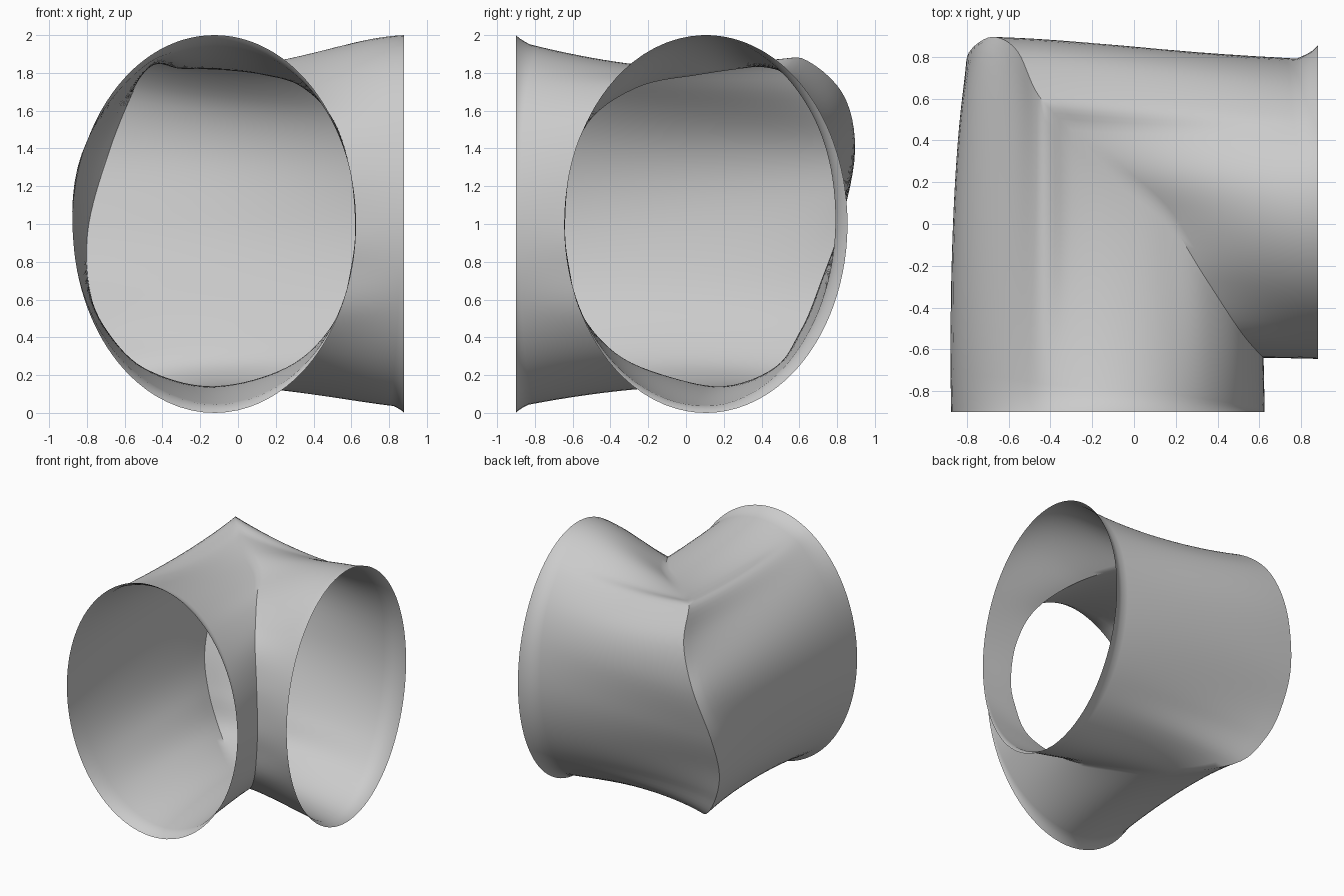
import bpy, bmesh, math
from mathutils import Vector

if "Cube" in bpy.data.objects:
    bpy.data.objects.remove(bpy.data.objects["Cube"])

N, ROWS = 112, 22

# Closed seam where the two tubes meet: inner corner, over the top, down the outer corner, along the bottom
SEAM = [Vector(p) for p in [
    (.62, -.64, 1.0), (.59, -.61, 1.3), (.50, -.50, 1.56), (.33, -.24, 1.73),
    (.13, .07, 1.79), (-.10, .27, 1.82), (-.31, .46, 1.845), (-.46, .62, 1.875),
    (-.56, .83, 1.69), (-.68, .895, 1.39), (-.79, .82, 1.0), (-.79, .71, .68),
    (-.70, .63, .42), (-.53, .52, .21), (-.20, .22, .14), (.10, -.05, .18),
    (.35, -.35, .30), (.53, -.55, .52), (.60, -.62, .78)]]


def seam_point(s):
    # smooth closed curve through the seam points
    i = int(s)
    t = s - i
    a, b, c, d = [SEAM[(i + k) % len(SEAM)] for k in (-1, 0, 1, 2)]
    return .5 * (2 * b + (c - a) * t + (2 * a - 5 * b + 4 * c - d) * t * t
                 + (3 * b - a - 3 * c + d) * t ** 3)


def bezier(p, t):
    u = 1 - t
    return p[0] * u ** 3 + p[1] * 3 * u * u * t + p[2] * 3 * u * t * t + p[3] * t ** 3


def bump(a, centre, width):
    return math.exp(-((a % math.tau - centre % math.tau) / width) ** 2)


def front_path(c):
    # from the front rim (facing -y) back to the seam
    a = math.atan2(c.z - 1, (c.x + .125) / .75)
    f = Vector((-.125 + .75 * math.cos(a), -.9, 1 + math.sin(a)))
    d = c - f
    p1 = f + Vector((d.x * .2, d.y * .33, d.z * .6))
    p2 = f + Vector((d.x * .8, d.y * .70, d.z * 1.0))
    # pinched waist along the upper and lower outer sides
    pinch = .06 * bump(a, 1.95, .4) + .07 * bump(a, -2.15, .4)
    inward = Vector((-math.cos(a), 0, -math.sin(a))) * pinch
    p1 += inward * .8
    p2 += inward
    # swelling at the upper outer corner
    w = bump(a, 2.75, .45)
    p1.x -= .06 * w
    p2 += Vector((-.10, d.y * .27, .05)) * w
    lip = Vector((0, 0, -.03 * math.sin(a)))
    return [f, p1, p2, c], lip


def right_path(c):
    # from the right rim (facing +x) inward to the seam
    a = math.atan2(c.z - 1, -(c.y - .105) / .75)
    f = Vector((.88, .105 - .75 * math.cos(a), 1 + math.sin(a)))
    d = c - f
    k = .02 if math.sin(a) > 0 else .3
    p1 = f + Vector((d.x * .33, d.y * .3, d.z * k))
    p2 = f + Vector((d.x * .7, d.y * .95, d.z * (k + .6)))
    # pinched waist along the upper and lower outer sides
    pinch = .065 * bump(a, 2.2, .42) + .09 * bump(a, -2.2, .45)
    inward = Vector((0, math.cos(a), -math.sin(a))) * pinch
    p1 += inward * .7
    p2 += inward
    back = max(0, -math.cos(a))
    lip = Vector((0, -.07 * back, .03 * max(0, -math.sin(a))))
    return [f, p1, p2, c], lip


# Both tubes as one surface sharing the seam
bm = bmesh.new()
seam = [seam_point(i * len(SEAM) / N) for i in range(N)]
seam_ring = [bm.verts.new(p) for p in seam]
for path in (front_path, right_path):
    paths = [path(c) for c in seam]
    rings = []
    for r in range(ROWS):
        t = (r / ROWS) ** 1.4
        fade = min(1, r / 3) * (1 - t) ** 2
        rings.append([bm.verts.new(bezier(p, t) + lip * fade) for p, lip in paths])
    rings.append(seam_ring)
    for lo, hi in zip(rings, rings[1:]):
        for i in range(N):
            j = (i + 1) % N
            bm.faces.new((lo[i], lo[j], hi[j], hi[i]))
bmesh.ops.recalc_face_normals(bm, faces=bm.faces)

mesh = bpy.data.meshes.new("elbow_tube")
bm.to_mesh(mesh)
bm.free()
elbow = bpy.data.objects.new("elbow_tube", mesh)
bpy.context.collection.objects.link(elbow)
bpy.context.view_layer.objects.active = elbow
elbow.select_set(True)
bpy.ops.object.shade_smooth_by_angle(angle=math.radians(40))
